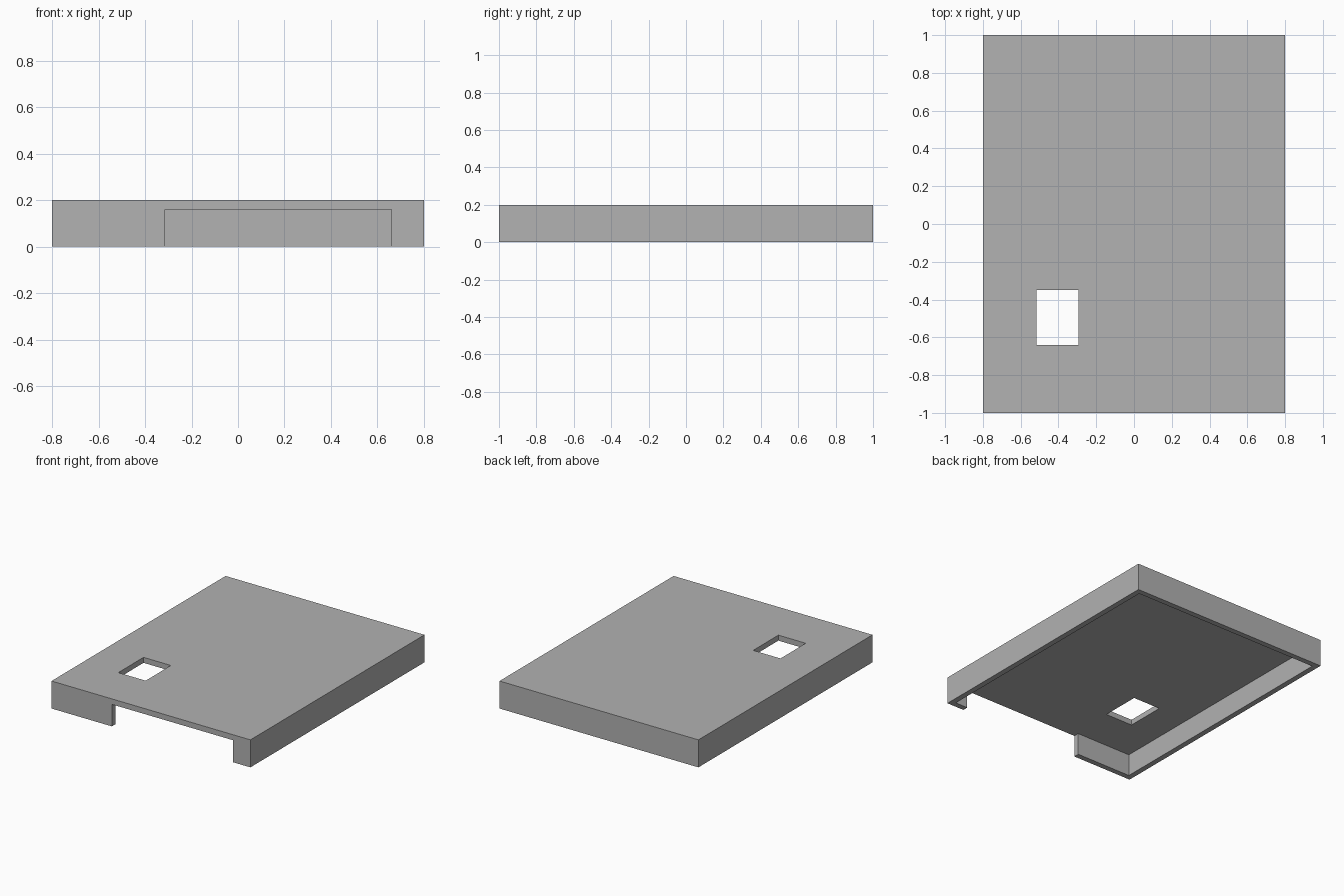
import bpy
import bmesh

cube = bpy.data.objects.get("Cube")
if cube:
    bpy.data.objects.remove(cube, do_unlink=True)

HALF_X, HALF_Y, HEIGHT, WALL = 0.8, 1.0, 0.2, 0.04
OPEN_LEFT, OPEN_RIGHT = 0.66, -0.315

grey = bpy.data.materials.new("light grey")
grey.use_nodes = True
colour = (0.445, 0.445, 0.445, 1)
grey.diffuse_color = colour
grey.node_tree.nodes["Principled BSDF"].inputs["Base Color"].default_value = colour


def prism(name, outline, z0, z1):
    """Extrude a flat outline from z0 up to z1."""
    bm = bmesh.new()
    face = bm.faces.new([bm.verts.new((x, y, z0)) for x, y in outline])
    moved = bmesh.ops.extrude_face_region(bm, geom=[face])["geom"]
    verts = [v for v in moved if isinstance(v, bmesh.types.BMVert)]
    bmesh.ops.translate(bm, verts=verts, vec=(0, 0, z1 - z0))
    bmesh.ops.recalc_face_normals(bm, faces=bm.faces)
    mesh = bpy.data.meshes.new(name)
    bm.to_mesh(mesh)
    bm.free()
    mesh.materials.append(grey)
    obj = bpy.data.objects.new(name, mesh)
    bpy.context.collection.objects.link(obj)
    return obj


def rectangle(x0, x1, y0, y1):
    return [(x0, y0), (x1, y0), (x1, y1), (x0, y1)]


def cut(target, cutter):
    """Subtract the cutter, then discard it."""
    cutter.hide_render = True
    mod = target.modifiers.new("cut", 'BOOLEAN')
    mod.operation = 'DIFFERENCE'
    mod.solver = 'EXACT'
    mod.object = cutter
    bpy.context.view_layer.objects.active = target
    bpy.ops.object.modifier_apply(modifier=mod.name)
    bpy.data.objects.remove(cutter, do_unlink=True)


# Solid block of the cover
cover = prism("cover_shell", rectangle(-HALF_X, HALF_X, -HALF_Y, HALF_Y), 0, HEIGHT)

# Hollow underside, running out through the opening in the front wall
ix, iy, out = HALF_X - WALL, HALF_Y - WALL, -HALF_Y - 0.1
cavity = [(-ix, iy), (-ix, -iy), (OPEN_RIGHT, -iy), (OPEN_RIGHT, out),
          (OPEN_LEFT, out), (OPEN_LEFT, -iy), (ix, -iy), (ix, iy)]
cut(cover, prism("cavity_cutter", cavity, -0.1, HEIGHT - WALL))

# Rectangular window through the top plate
cut(cover, prism("window_cutter", rectangle(-0.515, -0.295, -0.64, -0.35), 0.1, 0.3))
